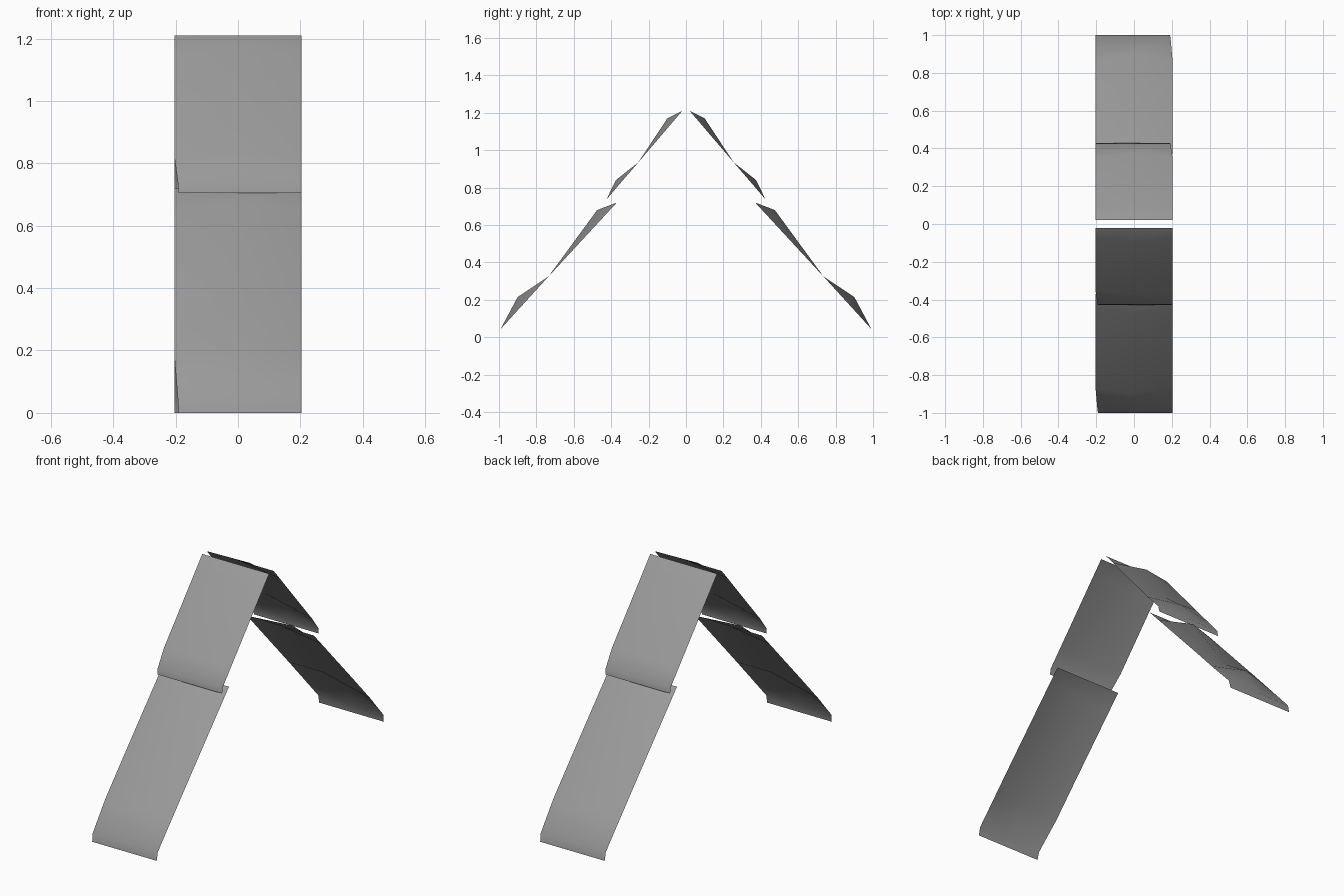
import bpy, math

if "Cube" in bpy.data.objects:
    bpy.data.objects.remove(bpy.data.objects["Cube"])

HALF = 0.204     # half width of a panel
NIP = 0.014      # how far one lower corner pulls inwards

grey = bpy.data.materials.new("dark_grey")
grey.diffuse_color = (0.32, 0.32, 0.32, 1)
grey.use_nodes = True
grey.node_tree.nodes["Principled BSDF"].inputs["Base Color"].default_value = grey.diffuse_color


def panel(name, profile, high, low, turn):
    """Thin sheet with straight sides and two gentle swells in the middle.
    profile = top, waist, bottom, lip edge (y, z); high, low = swell peaks."""
    top, waist, bottom, lip = profile

    def foot(p, a, b):
        # closest point to p on the flat line a-b
        d = (b[0] - a[0], b[1] - a[1])
        t = ((p[0] - a[0]) * d[0] + (p[1] - a[1]) * d[1]) / (d[0] ** 2 + d[1] ** 2)
        return (a[0] + t * d[0], a[1] + t * d[1])

    # rows: (side point, middle point, inset of the right edge)
    rows = [
        (top, top, 0),
        (foot(high, top, waist), high, 0),
        (waist, waist, 0),
        (foot(low, waist, bottom), low, 0),
        (bottom, bottom, NIP * 0.8),
        (lip, lip, NIP),
    ]
    verts, faces = [], []
    for side, mid, inset in rows:
        for x, (y, z) in ((-HALF, side), (0, mid), (HALF - inset, side)):
            verts.append((x * turn, y * turn, z))
    for r in range(len(rows) - 1):
        for c in range(2):
            i = r * 3 + c
            faces.append((i, i + 3, i + 4, i + 1))
    mesh = bpy.data.meshes.new(name)
    mesh.from_pydata(verts, [], faces)
    mesh.materials.append(grey)
    mesh.update()
    ob = bpy.data.objects.new(name, mesh)
    bpy.context.collection.objects.link(ob)
    bpy.ops.object.select_all(action='DESELECT')
    ob.select_set(True)
    bpy.context.view_layer.objects.active = ob
    bpy.ops.object.shade_smooth_by_angle(angle=math.radians(28))


# Front pair is the back pair turned half a circle about z
for side, turn in (("back", 1), ("front", -1)):
    panel(side + "_upper_panel",
          [(0.02, 1.21), (0.255, 0.935), (0.425, 0.737), (0.43, 0.705)],
          (0.10, 1.17), (0.375, 0.84), turn)
    panel(side + "_lower_panel",
          [(0.37, 0.72), (0.735, 0.325), (0.991, 0.044), (1.0, 0.0)],
          (0.475, 0.68), (0.90, 0.215), turn)
